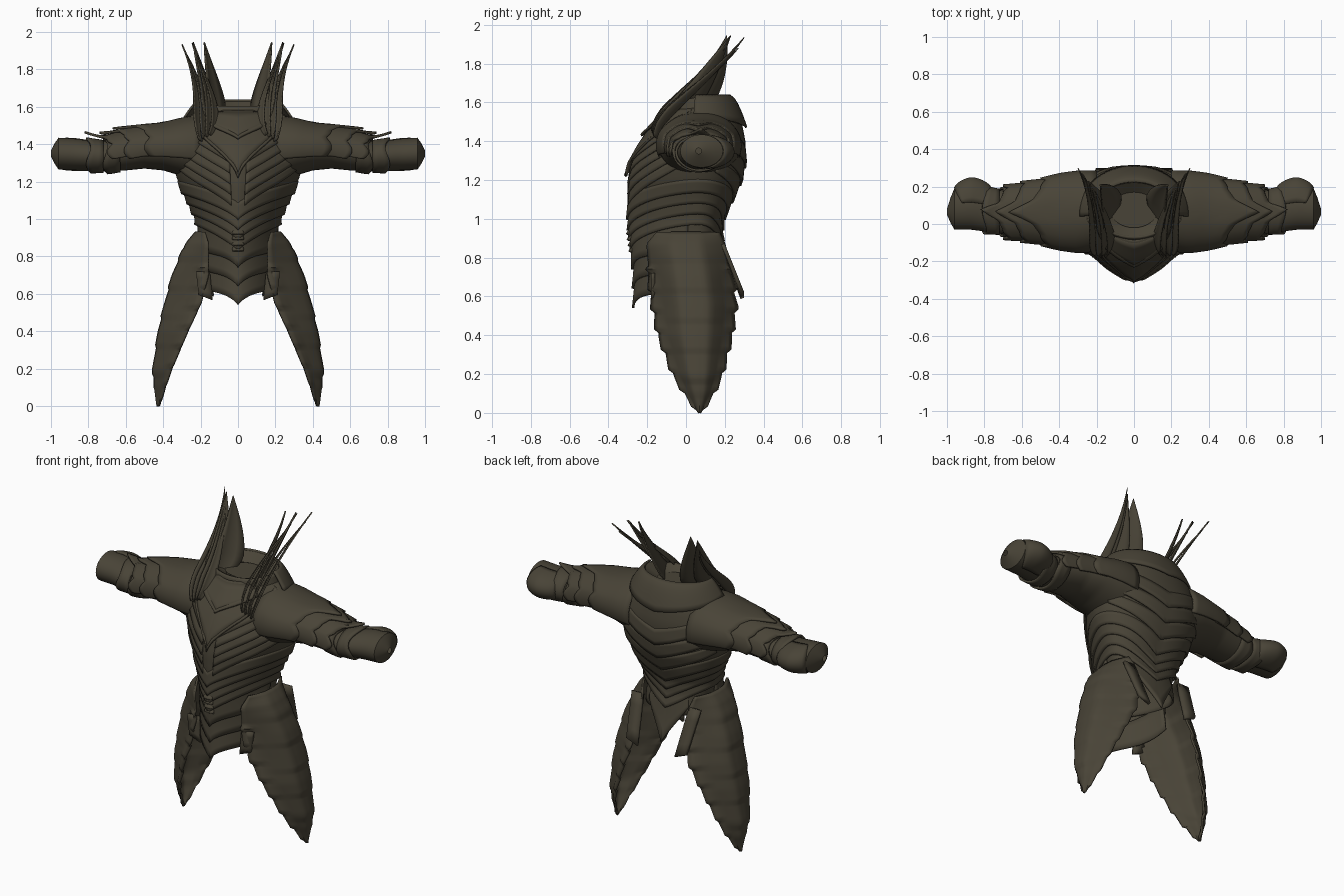
import bpy, bmesh, math
from math import sin, cos, pi
from mathutils import Vector

if "Cube" in bpy.data.objects:
    bpy.data.objects.remove(bpy.data.objects["Cube"])

COLOR = (0.066, 0.057, 0.038, 1)
metal = bpy.data.materials.new("dark bronze")
metal.use_nodes = True
metal.diffuse_color = COLOR
bsdf = metal.node_tree.nodes["Principled BSDF"]
bsdf.inputs["Base Color"].default_value = COLOR
bsdf.inputs["Roughness"].default_value = 0.7
parts = []


def sheet(name, fn, nu, nv, mirror=False, thick=0.012):
    """Grid surface from fn(u, v) with u, v in 0..1, thickened and optionally mirrored."""
    bm = bmesh.new()
    rows = [[bm.verts.new(fn(i / nu, j / nv)) for i in range(nu + 1)] for j in range(nv + 1)]
    for a, b in zip(rows, rows[1:]):
        for i in range(nu):
            bm.faces.new((a[i], a[i + 1], b[i + 1], b[i]))
    bmesh.ops.remove_doubles(bm, verts=bm.verts, dist=0.0005)
    bmesh.ops.recalc_face_normals(bm, faces=bm.faces)
    mesh = bpy.data.meshes.new(name)
    bm.to_mesh(mesh)
    bm.free()
    mesh.materials.append(metal)
    ob = bpy.data.objects.new(name, mesh)
    bpy.context.collection.objects.link(ob)
    if thick:
        mod = ob.modifiers.new("thickness", "SOLIDIFY")
        mod.thickness, mod.offset = thick, 0
    if mirror:
        ob.modifiers.new("mirror", "MIRROR")
    parts.append(ob)


def lerp_rows(rows, t):
    """Interpolate table rows keyed by their first, rising, value."""
    t = min(max(t, rows[0][0]), rows[-1][0])
    for a, b in zip(rows, rows[1:]):
        if t <= b[0]:
            k = (t - a[0]) / (b[0] - a[0])
            return [p + (q - p) * k for p, q in zip(a[1:], b[1:])]


# Body sections: height, half width, front y, back y
BODY = [(0.5, 0.21, -0.25, 0.27), (0.75, 0.21, -0.255, 0.2), (0.92, 0.2, -0.28, 0.17),
        (1.0, 0.215, -0.285, 0.18), (1.1, 0.26, -0.295, 0.235), (1.2, 0.315, -0.295, 0.28),
        (1.3, 0.345, -0.275, 0.3), (1.4, 0.345, -0.225, 0.3), (1.48, 0.32, -0.17, 0.285),
        (1.54, 0.27, -0.12, 0.265), (1.58, 0.2, -0.09, 0.24), (1.64, 0.19, -0.05, 0.215)]


def body(angle, z, lift=0.0):
    """Point on the body; angle 0 is the front, pi the back."""
    w, front, back = lerp_rows(BODY, z)
    s, c, mid = sin(angle), cos(angle), 0.06
    e = 1.3 if c > 0 else 0.95
    x = math.copysign(abs(s) ** e, s) * w
    y = mid + ((front if c > 0 else back) - mid) * abs(c) ** e
    return Vector((x + s * lift, y - c * lift, z))


def plate(name, half, top, bottom, center=0.0, lift=0.016, nu=32):
    """Armour plate on the body; its lower edge stands proud of the next plate."""
    def fn(u, v):
        s = 2 * u - 1
        z = top(abs(s)) + (bottom(abs(s)) - top(abs(s))) * v
        return body(center + s * half, z, 0.002 + lift * v)
    sheet(name, fn, nu, 4)


sheet("torso_shell", lambda u, v: body(u * 2 * pi, 0.8 + 0.78 * v), 64, 26)

# Overlapping chevron bands round the waist
for i in range(4):
    z = 0.83 + 0.055 * i
    plate(f"waist_band_{i + 1}", pi,
          lambda s, z=z: z + 0.09 + 0.12 * sin(s * pi),
          lambda s, z=z: z + 0.14 * sin(s * pi), lift=0.017, nu=64)

# Front skirt of three pointed plates, and the clasp above it
for i in range(3):
    z = 0.54 + 0.1 * i
    plate(f"front_skirt_{i + 1}", 1.35, lambda s, z=z: z + 0.16 + 0.13 * s,
          lambda s, z=z: z + 0.14 * s + 0.012 * sin(s * pi * 2), lift=0.02)
for i in range(4):
    z = 0.83 + 0.03 * i
    plate(f"waist_clasp_{i + 1}", 0.2, lambda s, z=z: z + 0.03, lambda s, z=z: z,
          lift=0.024, nu=8)

# Rear skirt point and back chevrons
plate("rear_skirt", 0.65, lambda s: 0.92, lambda s: 0.63 + 0.22 * s ** 0.8, pi, 0.01)
for i in range(3):
    z = 1.08 + 0.09 * i
    plate(f"back_chevron_{i + 1}", 1.2, lambda s, z=z: z + 0.1 + 0.12 * s,
          lambda s, z=z: z + 0.16 * s, pi, 0.01)

# Fanned rib feathers at each side of the chest
for i in range(5):
    z = 1.11 + 0.058 * i
    def rib(u, v, z=z):
        width = 0.08 * (1 - 0.4 * u)
        return body(0.2 + 1.1 * u, z + 0.2 * u + width * (0.5 - v), 0.002 + 0.012 * v)
    sheet(f"chest_feather_{i + 1}", rib, 16, 3, mirror=True, thick=0.008)

# Central breastplate and its V-shaped trims
plate("breastplate", 0.62, lambda s: 1.5, lambda s: 1.22 + 0.22 * s ** 0.8)
plate("breast_trim", 0.66, lambda s: 1.26 + 0.22 * s ** 0.8,
      lambda s: 1.22 + 0.22 * s ** 0.8, lift=0.022)
plate("throat_plate", 0.75, lambda s: 1.57, lambda s: 1.43 + 0.1 * s, lift=0.02)
plate("throat_trim", 0.78, lambda s: 1.47 + 0.1 * s, lambda s: 1.43 + 0.1 * s, lift=0.026)

# Collar, lining, neck floor and rear yoke
def collar(u, v):
    a = u * 2 * pi
    c = cos(a)
    return Vector(((0.23 - 0.02 * v) * sin(a), 0.08 - (0.17 - 0.02 * v) * c,
                   1.54 + (0.09 - 0.03 * max(c, 0)) * v))

def collar_lining(u, v):
    a = u * 2 * pi
    r = 1 - 0.4 * v
    return Vector((0.21 * r * sin(a), 0.08 - 0.15 * r * cos(a),
                   1.63 - 0.03 * max(cos(a), 0) - 0.05 * v))

def neck_floor(u, v):
    a = u * 2 * pi
    return Vector((0.13 * v * sin(a), 0.08 - 0.1 * v * cos(a), 1.575))

def yoke(u, v):
    s = 2 * u - 1
    a = pi + s * 1.7
    drop = 0.165 - 0.07 * abs(s)
    return Vector(((0.21 + 0.08 * v) * sin(a), 0.07 - (0.155 + 0.085 * v ** 0.8) * cos(a),
                   1.635 - drop * v ** 1.3))

sheet("collar", collar, 40, 4)
sheet("collar_lining", collar_lining, 40, 4, thick=0)
sheet("neck_floor", neck_floor, 32, 1, thick=0)
sheet("rear_yoke", yoke, 32, 6)

# Sleeve sections: x, y min, y max, z min, z max
ARM = [(0.2, -0.14, 0.28, 1.2, 1.55), (0.3, -0.14, 0.27, 1.23, 1.53), (0.4, -0.12, 0.25, 1.26, 1.5),
       (0.5, -0.09, 0.22, 1.27, 1.485), (0.6, -0.07, 0.2, 1.26, 1.46), (0.68, -0.06, 0.185, 1.255, 1.435),
       (0.72, -0.05, 0.18, 1.255, 1.415), (0.8, -0.04, 0.19, 1.26, 1.42), (0.87, -0.03, 0.2, 1.26, 1.43),
       (0.965, -0.03, 0.19, 1.265, 1.435), (1.0, 0.05, 0.08, 1.335, 1.365)]


def arm(angle, x, lift=0.0):
    """Point on the arm; angle 0 is up, positive toward the back."""
    y0, y1, z0, z1 = lerp_rows(ARM, x)
    return Vector((x, (y0 + y1) / 2 + ((y1 - y0) / 2 + lift) * sin(angle),
                   (z0 + z1) / 2 + ((z1 - z0) / 2 + lift) * cos(angle)))


sheet("sleeve", lambda u, v: arm(u * 2 * pi, 0.2 + 0.8 * v), 32, 40, mirror=True, thick=0)

# Shoulder plates: start, end, spike length, lift, half sweep
SHOULDER = [(0.5, 0.67, 0.12, 0.024, 1.8), (0.4, 0.58, 0.13, 0.026, 1.9),
            (0.2, 0.47, 0.17, 0.022, 1.9)]
for i, (start, end, spike, lift, sweep) in enumerate(SHOULDER):
    def shoulder(u, v):
        s = 2 * u - 1
        point = spike * max(0, 1 - abs(s) * 2.6) ** 1.2
        lobes = 0.03 * abs(cos(s * pi * 2.5))
        x = start + (end + point + lobes - start) * v
        p = arm(s * sweep, x, lift * v ** 0.7)
        p.z += max(0, x - end) * 0.12 * v * point / spike
        return p
    sheet(f"shoulder_plate_{i + 1}", shoulder, 56, 8, mirror=True)

# Forearm cuffs and the bulging elbow guard
for i, x in enumerate((0.63, 0.72)):
    sheet(f"arm_cuff_{i + 1}", lambda u, v, x=x: arm(
        u * 2 * pi, x + (0.08 + 0.012 * cos(6 * pi * u)) * v, 0.002 + 0.008 * v), 36, 3, mirror=True)

def elbow(u, v):
    s, t = 2 * u - 1, 2 * v - 1
    bulge = 0.045 * max(0, (1 - s * s) * (1 - t * t)) ** 0.7
    p = arm(pi / 2 + s * 1.3, 0.86 + 0.1 * t * (1 - 0.4 * s * s), 0.002)
    return p + Vector((0, bulge, 0))

sheet("elbow_guard", elbow, 20, 12, mirror=True, thick=0.008)

# Hip blades: height, outer x, edge x, front y, back y
BLADE = [(0.0, 0.43, 0.43, 0.068, 0.072), (0.1, 0.443, 0.4, 0.0, 0.135),
         (0.2, 0.448, 0.365, -0.06, 0.18), (0.4, 0.42, 0.28, -0.135, 0.23),
         (0.55, 0.385, 0.21, -0.165, 0.25), (0.7, 0.345, 0.17, -0.185, 0.235),
         (0.87, 0.275, 0.17, -0.2, 0.2), (0.93, 0.225, 0.19, -0.15, 0.17)]


def hip_blade(u, v):
    s = 2 * u - 1
    z = 0.93 * (1 - v)
    outer, edge, front, back = lerp_rows(BLADE, z)
    tooth = 0.022 * ((v * 9) % 1) * (abs(s) > 0.8) * (0.2 < v < 0.97)
    step = 0.008 * ((v * 6) % 1) * (0.1 < v < 0.9)
    y = (front + back) / 2 + s * ((back - front) / 2 + tooth)
    slope = max(0, abs(s) - 0.35) / 0.65
    return Vector((outer + step * (1 - slope) + (edge - outer) * slope ** 1.2 - 0.012 * abs(s), y, z))

sheet("hip_blade", hip_blade, 20, 54, mirror=True)

# Small hanging tabs inside the hip blades: x, inner y and z at the top and at the bottom
TABS = {"front_tab": ((0.15, -0.17, 0.72), (0.135, -0.17, 0.565)),
        "rear_tab": ((0.16, 0.19, 0.87), (0.13, 0.29, 0.59))}
for name, (top, low) in TABS.items():
    sheet(name, lambda u, v: Vector(top).lerp(Vector(low), v) + Vector((0.075 * u, 0, 0.03 * u * v)),
          2, 4, mirror=True, thick=0.02)


def feather(name, points, half, across, thick=0.008):
    """Tapered blade swept along a cubic curve."""
    a, b, c, d = map(Vector, points)
    side = Vector(across).normalized()
    def fn(u, v):
        k = 1 - v
        mid = a * k ** 3 + b * 3 * k * k * v + c * 3 * k * v * v + d * v ** 3
        s = 2 * u - 1
        ridge = Vector((0.85, 0.5, 0)) * 0.2 * half * (1 - abs(s))
        return mid + (side * s * half + ridge) * (1 - v ** 1.8) * (0.35 + 0.65 * min(1, v * 3))
    sheet(name, fn, 4, 20, mirror=True, thick=thick)


# Upswept neck wings: two broad blades and a fan of narrow feathers
feather("inner_wing_blade", ((0.13, -0.05, 1.5), (0.09, 0.07, 1.62), (0.14, 0.16, 1.74),
                             (0.18, 0.21, 1.945)), 0.12, (0.45, -0.85, 0.1))
feather("outer_wing_blade", ((0.16, -0.08, 1.5), (0.14, 0.04, 1.62), (0.19, 0.12, 1.76),
                             (0.24, 0.23, 1.945)), 0.085, (0.45, -0.85, 0.1))
TIPS = [(0.3, 0.3, 1.935), (0.275, 0.27, 1.88), (0.245, 0.23, 1.94), (0.225, 0.2, 1.88)]
for i, tip in enumerate(TIPS):
    k = i / 3
    feather(f"wing_feather_{i + 1}",
            ((0.2 - 0.05 * k, -0.16 - 0.01 * k, 1.42 + 0.03 * k), (0.24 - 0.15 * k, -0.15, 1.55),
             (0.18 - 0.05 * k, 0.09 - 0.07 * k, 1.67), tip), 0.036, (0.6, -0.6, 0.4))

# Smooth shading with crisp plate edges
for ob in bpy.context.selected_objects:
    ob.select_set(False)
for ob in parts:
    ob.select_set(True)
bpy.context.view_layer.objects.active = parts[0]
bpy.ops.object.shade_smooth_by_angle(angle=math.radians(35))
